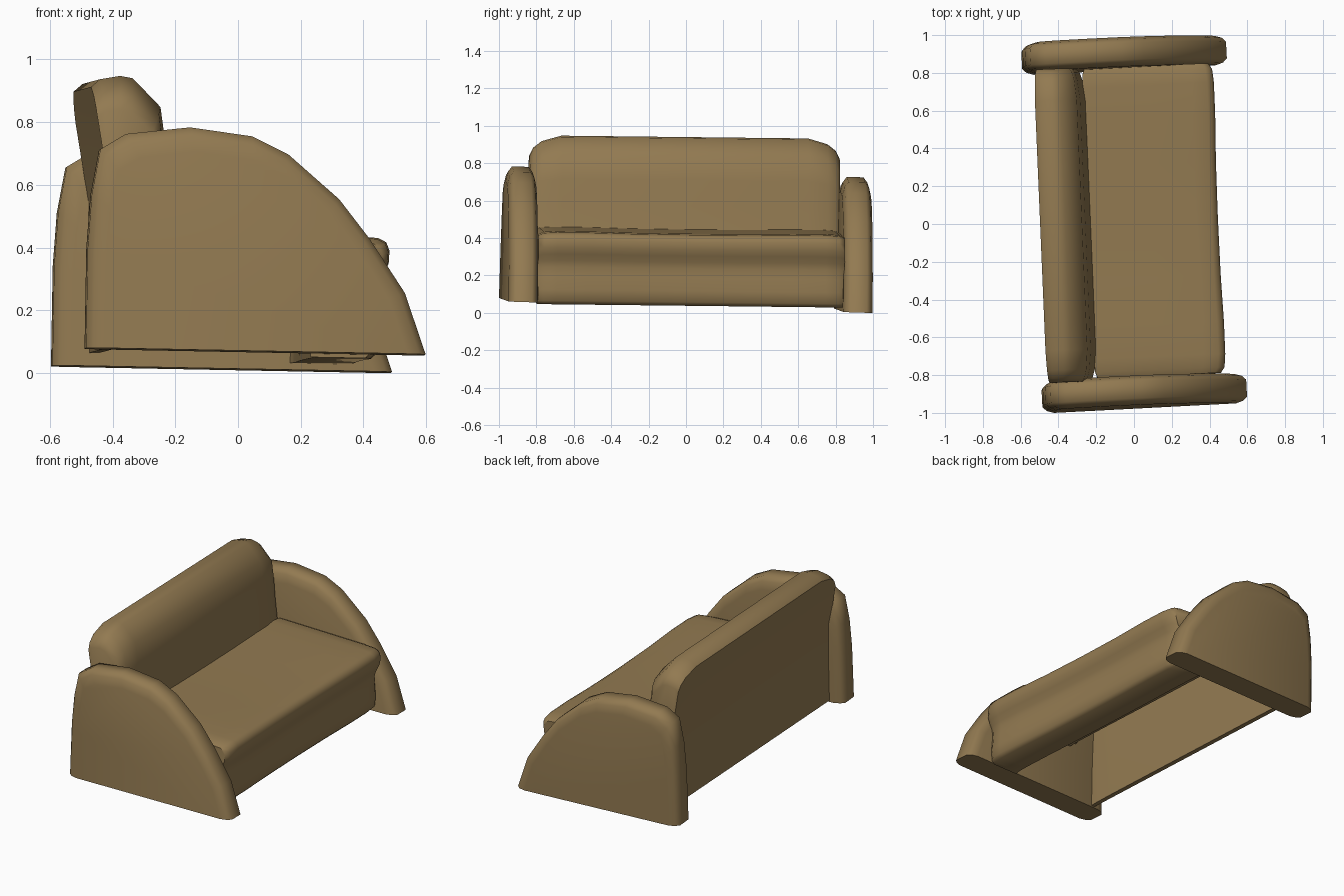
import bpy, bmesh
from math import radians
from mathutils import Matrix

if "Cube" in bpy.data.objects:
    bpy.data.objects.remove(bpy.data.objects["Cube"])

fabric = bpy.data.materials.new("tan fabric")
fabric.diffuse_color = (0.29, 0.195, 0.083, 1)
fabric.use_nodes = True
fabric.node_tree.nodes["Principled BSDF"].inputs["Base Color"].default_value = fabric.diffuse_color


def placed(loc, yaw, pitch, roll):
    m = Matrix.Translation(loc)
    for angle, axis in ((yaw, 'Z'), (pitch, 'Y'), (roll, 'X')):
        m = m @ Matrix.Rotation(radians(angle), 4, axis)
    return m


def loft(name, profile, stations, pivot, matrix):
    """Sweep an x/z profile along y; each station (y, scale) shrinks it about the pivot.
    Points below the pivot keep their height, so bottoms stay flat."""
    px, pz = pivot
    bm = bmesh.new()
    rings = []
    for y, s in stations:
        ring = []
        for x, z in profile:
            zz = pz + (z - pz) * s if z > pz else z
            ring.append(bm.verts.new((px + (x - px) * s, y, zz)))
        rings.append(ring)
    n = len(profile)
    for a, b in zip(rings, rings[1:]):
        for i in range(n):
            j = (i + 1) % n
            bm.faces.new((a[i], a[j], b[j], b[i]))
    bm.faces.new(rings[0])
    bm.faces.new(rings[-1])
    bmesh.ops.recalc_face_normals(bm, faces=bm.faces)
    bm.transform(matrix)
    me = bpy.data.meshes.new(name)
    bm.to_mesh(me)
    bm.free()
    me.materials.append(fabric)
    ob = bpy.data.objects.new(name, me)
    bpy.context.collection.objects.link(ob)
    bpy.ops.object.select_all(action='DESELECT')
    ob.select_set(True)
    bpy.context.view_layer.objects.active = ob
    bpy.ops.object.shade_smooth_by_angle(angle=radians(55))
    return ob


def both_ends(half):
    return [(-y, s) for y, s in reversed(half) if y > 0] + list(half)


# Arms: rounded quarter-moon slabs with softened rims
arm = [(-.54, 0), (-.54, .32), (-.53, .49), (-.505, .635), (-.425, .685), (-.22, .71),
       (-.02, .685), (.095, .63), (.26, .49), (.36, .365), (.475, .195), (.545, 0)]
rim = both_ends([(.045, 1), (.066, .96), (.078, .89)])
for name, loc in (("near_arm", (.052, -.897, .068)), ("far_arm", (-.055, .893, .012))):
    loft(name, arm, rim, (0, 0), placed(loc, 3, 1.1, -1.8))

# Backrest: leaning cushion on a thin rear panel, hollow at the bottom
back = [(-.44, .02), (-.445, .3), (-.455, .53), (-.513, .85), (-.485, .875), (-.42, .887),
        (-.38, .88), (-.29, .79), (-.27, .66), (-.255, .52), (-.235, .38), (-.26, .38),
        (-.28, .53), (-.425, .53), (-.415, .3), (-.41, .02)]
loft("backrest", back, both_ends([(0, 1), (.66, 1), (.765, .94), (.81, .87), (.83, .79)]),
     (-.44, .38), placed((0, 0, .045), 2.4, 1.1, -.65))

# Seat: cushion with front lip flowing into the recessed base, open underneath
seat = [(-.25, .402), (.1, .395), (.33, .39), (.41, .385), (.436, .372),
        (.447, .345), (.445, .305), (.432, .27), (.415, .235), (.408, .2), (.412, .15),
        (.42, .08), (.415, .02), (.395, .0), (.21, .0), (.21, .36), (-.25, .36)]
loft("seat", seat, both_ends([(0, .98), (.3, .985), (.55, 1), (.72, 1), (.79, .985), (.82, .94)]),
     (0, .1), placed((0, .01, .045), 2.4, 1.1, -.65))
